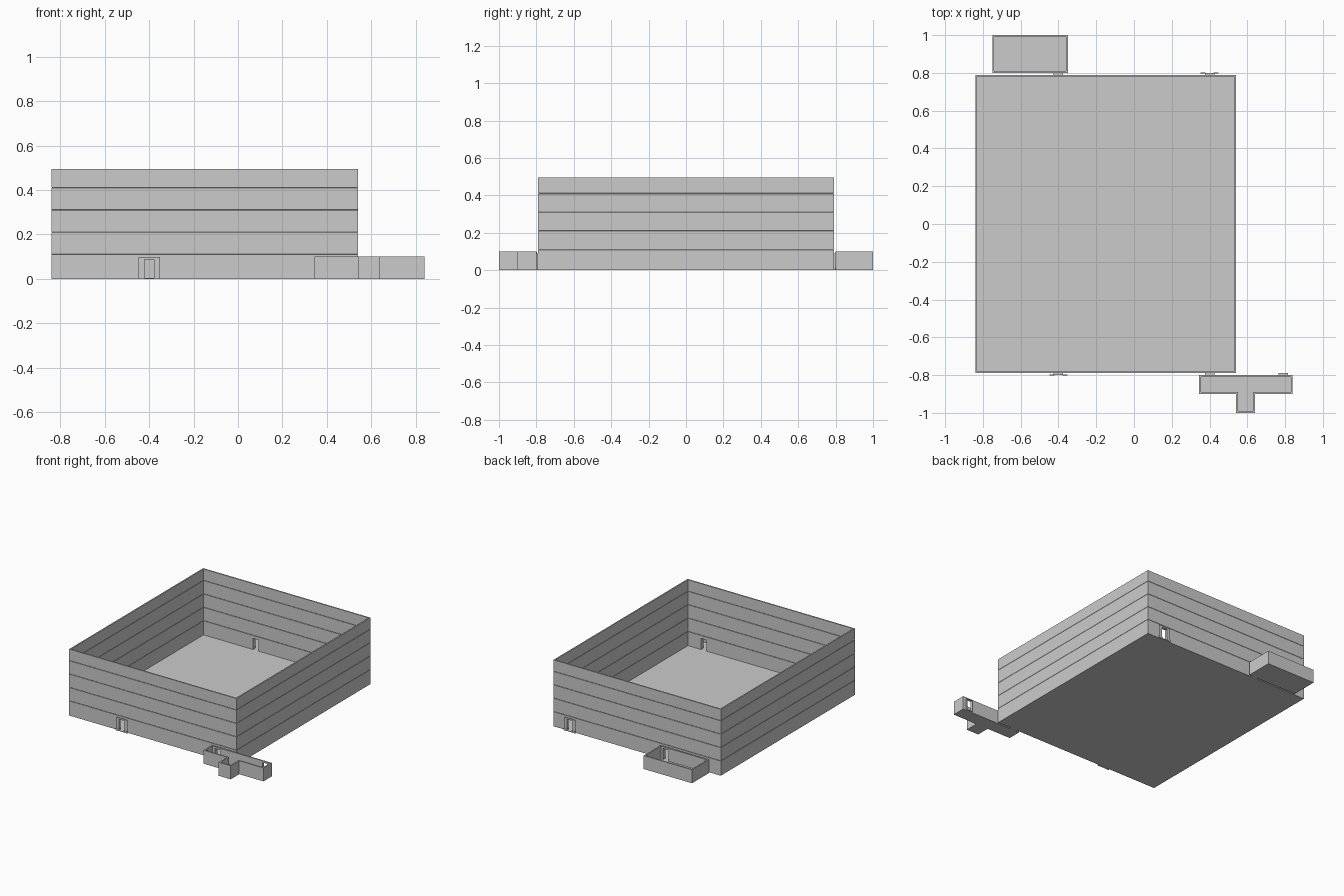
import bpy, bmesh
from mathutils import Vector

if "Cube" in bpy.data.objects:
    bpy.data.objects.remove(bpy.data.objects["Cube"])

FLOOR = 0.004          # floor slab thickness
DOOR_W, DOOR_H = 0.022, 0.087   # half width and height of the openings


def finish(name, bm):
    bmesh.ops.recalc_face_normals(bm, faces=bm.faces)
    mesh = bpy.data.meshes.new(name)
    bm.to_mesh(mesh)
    bm.free()
    obj = bpy.data.objects.new(name, mesh)
    bpy.context.collection.objects.link(obj)
    return obj


def inset(pts, d):
    """Offset a counter-clockwise right-angled outline inward by d."""
    out = []
    for i, p in enumerate(pts):
        p = Vector(p)
        a = (p - Vector(pts[i - 1])).normalized()
        b = (Vector(pts[(i + 1) % len(pts)]) - p).normalized()
        out.append(p + d * (Vector((-a.y, a.x)) + Vector((-b.y, b.x))))
    return out


def prism(name, pts, vec):
    """Extrude a planar outline of 3D points along vec."""
    bm = bmesh.new()
    face = bm.faces.new([bm.verts.new(p) for p in pts])
    ext = bmesh.ops.extrude_face_region(bm, geom=[face])
    bmesh.ops.translate(bm, vec=vec,
                        verts=[v for v in ext["geom"] if isinstance(v, bmesh.types.BMVert)])
    return finish(name, bm)


def box(name, lo, hi):
    x0, y0, z0 = lo
    x1, y1, z1 = hi
    return prism(name, [(x0, y0, z0), (x1, y0, z0), (x1, y1, z0), (x0, y1, z0)],
                 (0, 0, z1 - z0))


def walls(name, pts, thick, height, seams=()):
    """Sweep a wall cross-section with shallow seams around the outline."""
    g = 0.0015
    outer, inner = [(0, 0)], [(thick, 0)]
    for z in seams:
        outer += [(0, z - g), (g, z), (0, z + g)]
        inner += [(thick, z - g), (thick - g, z), (thick, z + g)]
    profile = outer + [(0, height), (thick, height)] + inner[::-1]
    bm = bmesh.new()
    rings = [[bm.verts.new((p.x, p.y, z)) for p in inset(pts, d)] for d, z in profile]
    n = len(pts)
    for r, ring in enumerate(rings):
        prev = rings[r - 1]
        for i in range(n):
            j = (i + 1) % n
            bm.faces.new((prev[i], prev[j], ring[j], ring[i]))
    return finish(name, bm)


def cut_doors(obj, doors):
    for x, side in doors:
        y = side * 0.795
        cutter = box("door_cutter", (x - DOOR_W, y - 0.03, FLOOR),
                     (x + DOOR_W, y + 0.03, DOOR_H))
        mod = obj.modifiers.new("door", 'BOOLEAN')
        mod.operation, mod.solver, mod.object = 'DIFFERENCE', 'EXACT', cutter
        bpy.context.view_layer.objects.active = obj
        bpy.ops.object.modifier_apply(modifier=mod.name)
        bpy.data.objects.remove(cutter)


def room(name, pts, height, seams, doors):
    thick = 0.01
    cut_doors(walls(name + "_walls", pts, thick, height, seams), doors)
    prism(name + "_floor", [(p.x, p.y, 0) for p in inset(pts, thick)], (0, 0, FLOOR))


def door_frame(name, x, y0, y1, w, h):
    """Upside-down U around a doorway."""
    a, b = DOOR_W, DOOR_H
    u = [(-w, 0), (-w, h), (w, h), (w, 0), (a, 0), (a, b), (-a, b), (-a, 0)]
    prism(name, [(x + px, y0, pz) for px, pz in u], (0, y1 - y0, 0))


def rect(x0, y0, x1, y1):
    return [(x0, y0), (x1, y0), (x1, y1), (x0, y1)]


# Main hall with five wall courses
hall_doors = [(x, s) for x in (-0.4, 0.4) for s in (-1, 1)]
room("hall", rect(-0.84, -0.79, 0.54, 0.79), 0.495,
     (0.11, 0.21, 0.31, 0.41), hall_doors)

# T-shaped front corridor
room("front_corridor",
     [(0.345, -0.9), (0.54, -0.9), (0.54, -1.0), (0.64, -1.0), (0.64, -0.9),
      (0.84, -0.9), (0.84, -0.8), (0.345, -0.8)], 0.1, (), [(0.4, -1), (0.79, -1)])

# Back room
room("back_room", rect(-0.75, 0.8, -0.35, 1.0), 0.1, (), [(-0.4, 1)])

# Door linings and thresholds bridging the gap between rooms
for i, (x, s) in enumerate(hall_doors + [(0.79, -1)]):
    y0, y1 = sorted((s * 0.79, s * 0.80))
    door_frame(f"door_lining_{i}", x, y0, y1, 0.025, 0.09)
    box(f"door_threshold_{i}", (x - DOOR_W, y0, 0), (x + DOOR_W, y1, FLOOR))

# Outer frame plates with skirting on the two outside doors
for label, x, s in (("front", -0.4, -1), ("back", 0.4, 1)):
    y0, y1 = sorted((s * 0.797, s * 0.80))
    door_frame(label + "_door_plate", x, y0, y1, 0.048, 0.098)
    k0, k1 = sorted((s * 0.80, s * 0.802))
    for side, xa, xb in (("left", -0.048, -DOOR_W), ("right", DOOR_W, 0.048)):
        box(f"{label}_skirting_{side}", (x + xa, k0, 0), (x + xb, k1, 0.015))
